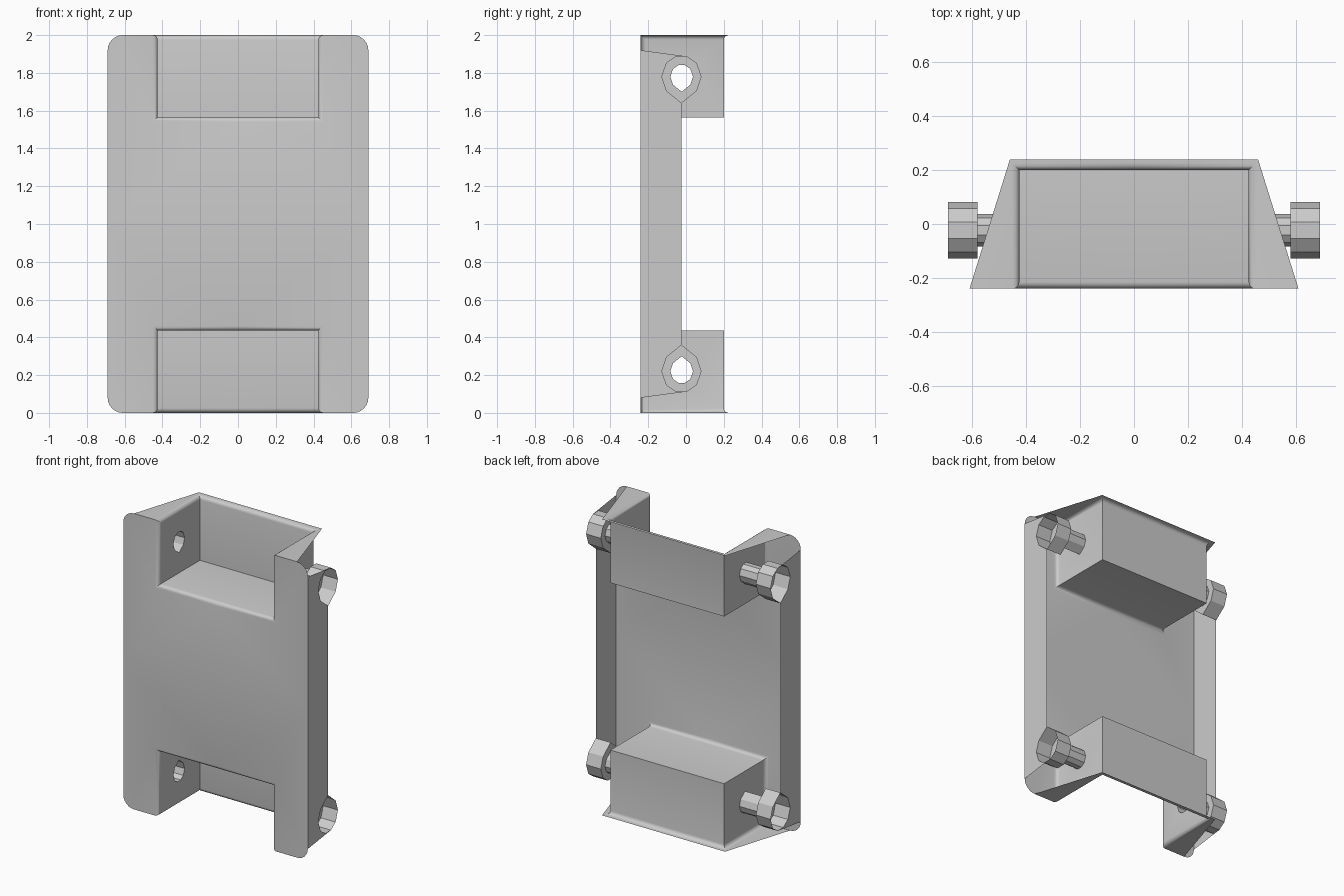
import bpy, bmesh, math
from mathutils import Vector

cube = bpy.data.objects.get("Cube")
if cube:
    bpy.data.objects.remove(cube, do_unlink=True)

GREY = (0.6, 0.6, 0.6, 1)
mat = bpy.data.materials.new("plain grey")
mat.use_nodes = True
mat.diffuse_color = GREY
mat.node_tree.nodes["Principled BSDF"].inputs["Base Color"].default_value = GREY

# Every part is one quarter, mirrored in x and z about the middle of the plate
FRONT, BACK = -0.24, 0.2        # plate face and pocket back wall
W, H, R = 0.69, 1.0, 0.08       # half width, half height, corner radius
PX, PZ = 0.425, 0.565           # pocket side wall and pocket floor
HOLE_Y, HOLE_Z = -0.023, 0.78   # screw hole centre
BOSS_X = 0.58                   # step between narrow and wide tube


def finish(name, bm, smooth):
    mesh = bpy.data.meshes.new(name)
    bm.to_mesh(mesh)
    bm.free()
    mesh.materials.append(mat)
    ob = bpy.data.objects.new(name, mesh)
    ob.location.z = H
    bpy.context.collection.objects.link(ob)
    mirror = ob.modifiers.new("mirror", 'MIRROR')
    mirror.use_axis = (True, False, True)
    mirror.merge_threshold = 0.0005
    if smooth:
        bpy.ops.object.select_all(action='DESELECT')
        ob.select_set(True)
        bpy.context.view_layer.objects.active = ob
        bpy.ops.object.shade_smooth_by_angle(angle=math.radians(32))
    return ob


def teardrop(x, k=1.0):
    """Round outline with its tip pointing to the middle of the plate."""
    half = [(0.03, 0.107), (0.08, 0.072), (0.105, 0), (0.08, -0.075)]
    pts = half + [(0, -0.14)] + [(-a, b) for a, b in reversed(half)]
    return [Vector((x, HOLE_Y + k * a, HOLE_Z + k * b)) for a, b in pts]


# Body shell: front plate, pocket walls and end flange
bm = bmesh.new()


def face(*pts):
    return bm.faces.new([bm.verts.new(p) for p in pts])


arc = [(W - R + R * math.cos(t), FRONT, H - R + R * math.sin(t))
       for t in (math.pi / 2 * i / 6 for i in range(7))]
rim, corner = (PX, FRONT, H), (PX, FRONT, PZ)
mid = (0, FRONT, PZ)
face((0, FRONT, 0), (W, FRONT, 0), *arc, rim, corner, mid)                   # plate
face(rim, (PX, BACK, H), (PX, BACK, PZ), corner)                             # side wall
face(mid, corner, (PX, BACK, PZ), (0, BACK, PZ))                             # pocket floor
face((0, BACK, PZ), (PX, BACK, PZ), (PX, BACK, H), (0, BACK, H))             # back wall
face(rim, arc[-1], (0.46, 0.24, H), (PX, BACK, H))                           # side flange
face((0, BACK, H), (PX, BACK, H), (0.46, 0.24, H), (0, 0.24, H))             # back flange
bmesh.ops.remove_doubles(bm, verts=bm.verts[:], dist=0.0001)
bmesh.ops.recalc_face_normals(bm, faces=bm.faces[:])

# Round the pocket rim where it meets the plate and the flange
rim_edges = []
for e in bm.edges:
    if len(e.link_faces) == 2 and all(v.co.x < PX + 0.001 for v in e.verts):
        on_plate = all(abs(v.co.y - FRONT) < 0.001 for v in e.verts)
        on_flange = all(abs(v.co.z - H) < 0.001 for v in e.verts)
        if on_plate or on_flange:
            rim_edges.append(e)
bmesh.ops.bevel(bm, geom=rim_edges, offset=0.025, segments=4, profile=0.5,
                affect='EDGES', clamp_overlap=True)

# Cut the screw hole into the side wall
bm.normal_update()
wall = max((f for f in bm.faces if abs(f.normal.x) > 0.99), key=lambda f: f.calc_area())
border = list(wall.edges)
bmesh.ops.delete(bm, geom=[wall], context='FACES_ONLY')
loop = [bm.verts.new(p) for p in teardrop(PX, 0.57)]
border += [bm.edges.new((loop[i - 1], loop[i])) for i in range(len(loop))]
bmesh.ops.triangle_fill(bm, use_beauty=True, edges=border)
bmesh.ops.recalc_face_normals(bm, faces=bm.faces[:])
plate = max(bm.faces, key=lambda f: f.calc_area())
if plate.normal.y > 0:
    bmesh.ops.reverse_faces(bm, faces=bm.faces[:])
finish("body_shell", bm, True)

# Side skirts, cut around the bosses
bm = bmesh.new()
ring = teardrop(W)
cut = [ring[0]] + ring[:3:-1]
face((W, FRONT, 0), (W, FRONT, H - R), *cut, (W, HOLE_Y, 0))
bm.normal_update()
for f in bm.faces:
    if f.normal.x < 0:
        f.normal_flip()
finish("side_skirts", bm, False)

# Screw bosses: narrow tube, step and wide tube
bm = bmesh.new()
loops = [[bm.verts.new(p) for p in teardrop(x, k)]
         for x, k in ((PX, 0.57), (BOSS_X, 0.57), (BOSS_X, 1), (W, 1))]
for a, b in zip(loops, loops[1:]):
    for i in range(len(a)):
        bm.faces.new((a[i - 1], a[i], b[i], b[i - 1]))
bmesh.ops.recalc_face_normals(bm, faces=bm.faces[:])
finish("screw_bosses", bm, False)
